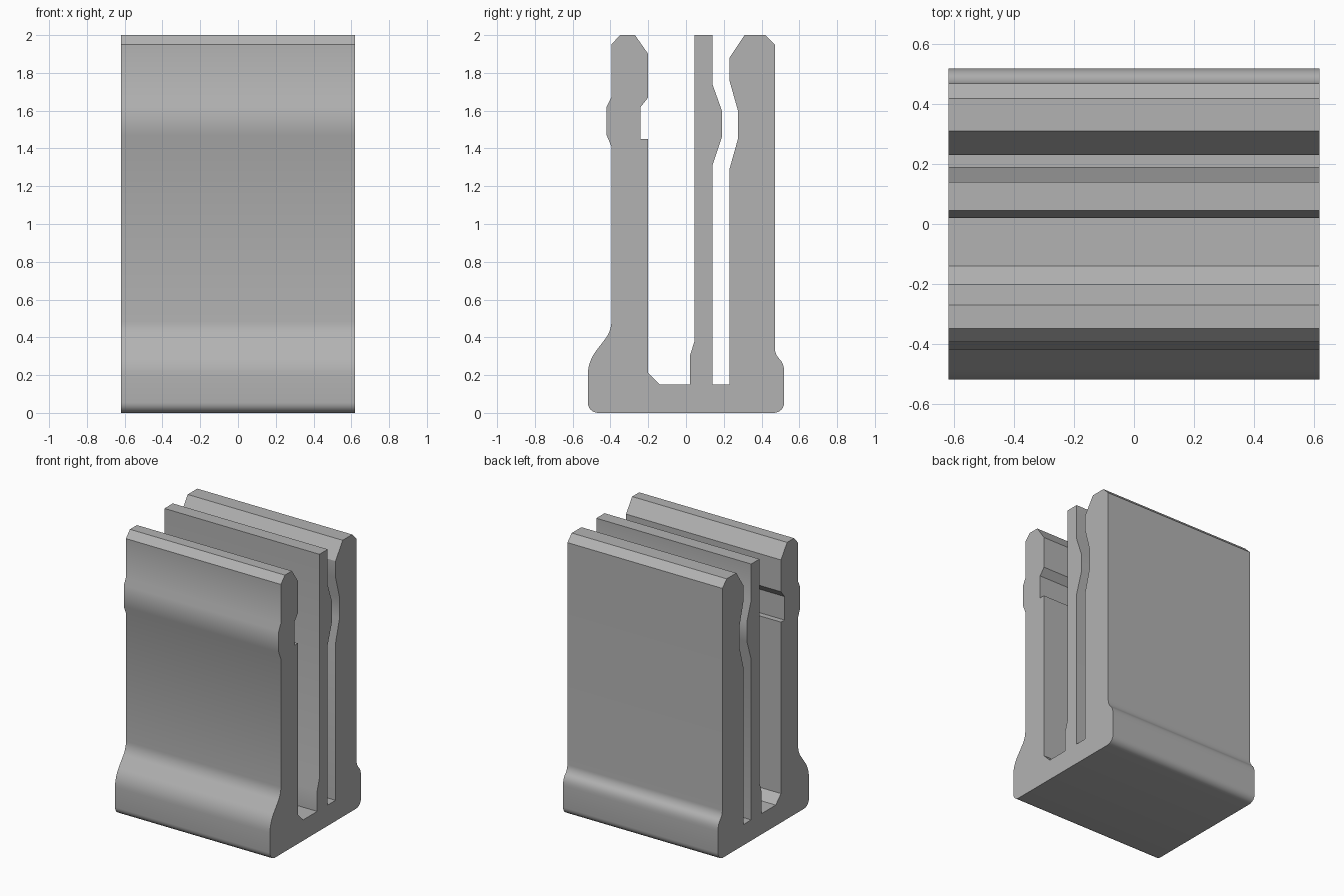
import bpy
import bmesh
from mathutils import Vector

if "Cube" in bpy.data.objects:
    bpy.data.objects.remove(bpy.data.objects["Cube"], do_unlink=True)

HALF_WIDTH = 0.62

grey = bpy.data.materials.new("plain grey")
grey.use_nodes = True
colour = (0.45, 0.45, 0.45, 1)
grey.diffuse_color = colour
grey.node_tree.nodes["Principled BSDF"].inputs["Base Color"].default_value = colour

# Profile sections as (y, z) or (y, z, setback of a rounded corner)
front_wall_inside = [(-.35, 2), (-.27, 2), (-.2, 1.9), (-.2, 1.67), (-.24, 1.62),
                     (-.24, 1.45), (-.2, 1.45), (-.2, .21), (-.14, .15)]
middle_fin = [(.02, .15), (.02, .3), (.045, .38), (.045, 2), (.14, 2), (.14, 1.74),
              (.19, 1.6), (.19, 1.46), (.14, 1.31), (.14, .15)]
back_wall = [(.23, .15), (.23, 1.29), (.275, 1.45), (.275, 1.6), (.23, 1.76),
             (.23, 1.88), (.31, 2), (.42, 2), (.47, 1.95)]
base = [(.47, .31, .035), (.52, .26, .05), (.52, 0, .055),
        (-.52, 0, .055), (-.52, .27, .07), (-.395, .435, .05)]
front_wall_outside = [(-.395, 1.41), (-.42, 1.47), (-.42, 1.62),
                      (-.395, 1.67), (-.395, 1.95)]


def rounded(corners, steps=6):
    """Replace each corner that has a setback with a smooth arc."""
    points = []
    for i, corner in enumerate(corners):
        here = Vector(corner[:2])
        if len(corner) == 2:
            points.append(here)
            continue
        before = Vector(corners[i - 1][:2])
        after = Vector(corners[(i + 1) % len(corners)][:2])
        start = here + (before - here).normalized() * min(corner[2], (before - here).length / 2)
        end = here + (after - here).normalized() * min(corner[2], (after - here).length / 2)
        # Rational quadratic, weighted to follow a circular arc
        weight = (end - start).length / 2 / max((start - here).length, 1e-6)
        for k in range(steps + 1):
            t = k / steps
            a, b, c = (1 - t) ** 2, 2 * weight * t * (1 - t), t * t
            points.append((start * a + here * b + end * c) / (a + b + c))
    return points


# Extrude the whole section along x
profile = rounded(front_wall_inside + middle_fin + back_wall + base + front_wall_outside)
bm = bmesh.new()
end_face = bm.faces.new([bm.verts.new((-HALF_WIDTH, p.x, p.y)) for p in profile])
extruded = bmesh.ops.extrude_face_region(bm, geom=[end_face], use_keep_orig=True)
moved = [v for v in extruded["geom"] if isinstance(v, bmesh.types.BMVert)]
bmesh.ops.translate(bm, verts=moved, vec=(2 * HALF_WIDTH, 0, 0))
bmesh.ops.recalc_face_normals(bm, faces=bm.faces)
mesh = bpy.data.meshes.new("clip_channel")
bm.to_mesh(mesh)
bm.free()
mesh.materials.append(grey)

clip = bpy.data.objects.new("clip_channel", mesh)
bpy.context.collection.objects.link(clip)
bpy.ops.object.select_all(action="DESELECT")
clip.select_set(True)
bpy.context.view_layer.objects.active = clip
bpy.ops.object.shade_smooth_by_angle(angle=0.5236)
